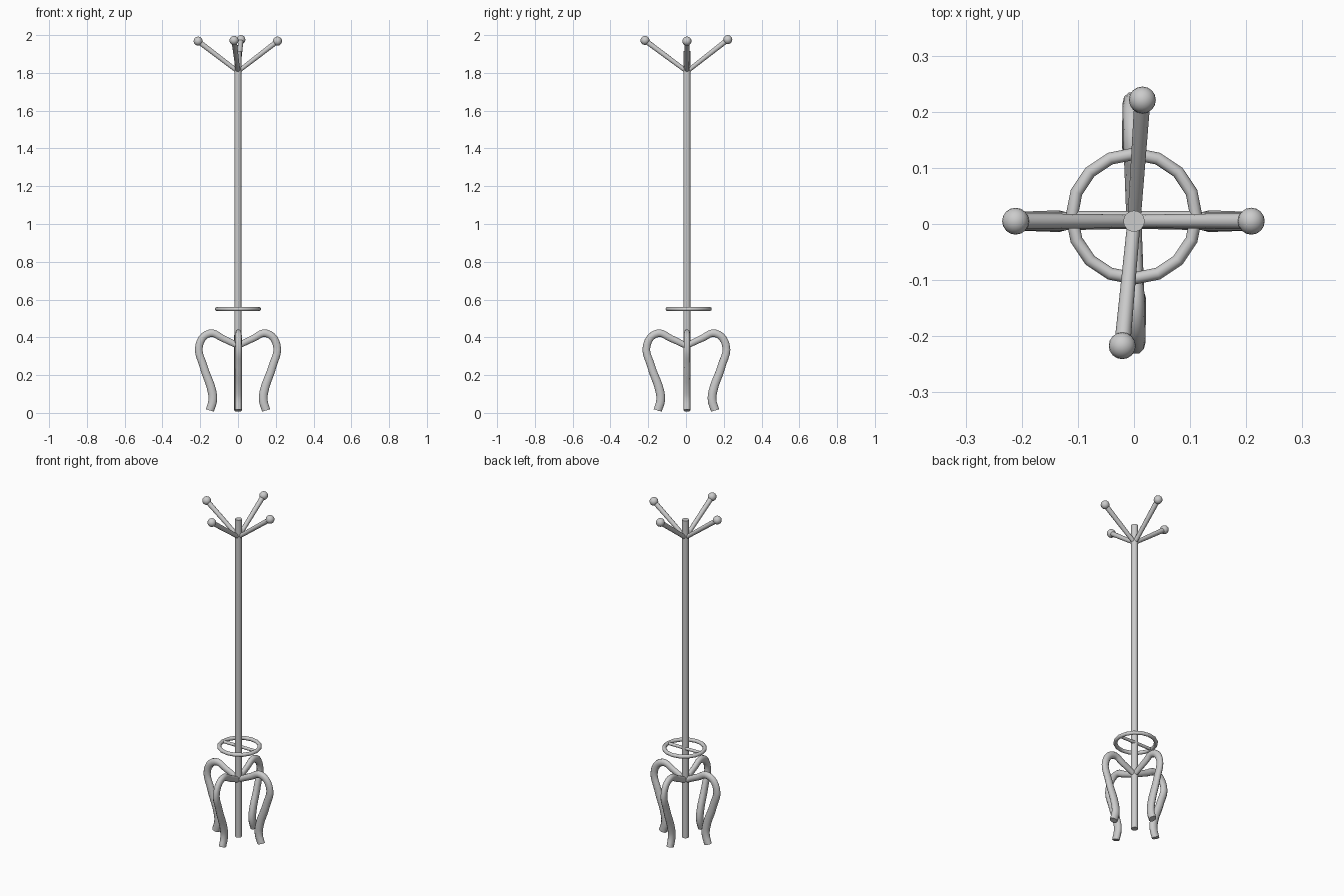
import bpy
from math import radians
from mathutils import Matrix

if "Cube" in bpy.data.objects:
    bpy.data.objects.remove(bpy.data.objects["Cube"])


def finish(obj, name=None):
    if name:
        obj.name = name
    bpy.ops.object.select_all(action='DESELECT')
    obj.select_set(True)
    bpy.context.view_layer.objects.active = obj
    if obj.type == 'CURVE':
        bpy.ops.object.convert(target='MESH')
    bpy.ops.object.shade_smooth_by_angle(angle=radians(60))
    return bpy.context.object


def tube(name, pts, radius, radii=None):
    """Round capped tube along a smooth path of 3D points."""
    cu = bpy.data.curves.new(name, 'CURVE')
    cu.dimensions = '3D'
    cu.bevel_depth = radius
    cu.bevel_resolution = 3
    cu.resolution_u = 5
    cu.use_fill_caps = True
    if len(pts) == 2:
        sp = cu.splines.new('POLY')
        sp.points.add(1)
        for i, (p, co) in enumerate(zip(sp.points, pts)):
            p.co = (*co, 1)
            p.radius = radii[i] if radii else 1
    else:
        sp = cu.splines.new('BEZIER')
        sp.bezier_points.add(len(pts) - 1)
        for i, (p, co) in enumerate(zip(sp.bezier_points, pts)):
            p.co = co
            p.handle_left_type = p.handle_right_type = 'AUTO'
            p.radius = radii[i] if radii else 1
    obj = bpy.data.objects.new(name, cu)
    bpy.context.collection.objects.link(obj)
    return finish(obj)


CY = 0.005  # the pole sits slightly behind centre

# Central pole
bpy.ops.mesh.primitive_cylinder_add(vertices=16, radius=0.019, depth=1.90,
                                    location=(0, CY, 0.965))
finish(bpy.context.object, "pole")

# Four curved legs: (distance from pole, height), slightly flattened sideways
profile = [(0.0, 0.355), (0.08, 0.394), (0.15, 0.421), (0.205, 0.36),
           (0.182, 0.245), (0.138, 0.115), (0.134, 0.065), (0.149, 0.013)]
radii = [0.8, 0.9, 1, 1, 1.05, 1.15, 1.15, 1.1]
for i, name in enumerate(["right_leg", "back_leg", "left_leg", "front_leg"]):
    s = 1.02 if i % 2 else 1.0
    leg = tube(name, [(r * s, 0, z) for r, z in profile], 0.021, radii)
    turn = Matrix.Rotation(radians(90 * i + (1 if i % 2 else 0)), 4, 'Z')
    leg.data.transform(turn @ Matrix.Diagonal((1, 0.8, 1, 1)))
    leg.location = (0, CY if i % 2 == 0 else 0.002, 0)

# Umbrella ring with its crossbar
bpy.ops.mesh.primitive_torus_add(major_segments=16, minor_segments=10,
                                 major_radius=0.111, minor_radius=0.011,
                                 location=(0, 0.014, 0.55))
finish(bpy.context.object, "umbrella_ring")
tube("ring_crossbar", [(-0.11, 0.014, 0.55), (0.11, 0.014, 0.55)], 0.009)

# Four hook arms with ball ends
tips = {"right": (0.209, 0.005, 1.968), "left": (-0.211, 0.005, 1.968),
        "back": (0.015, 0.221, 1.976), "front": (-0.021, -0.217, 1.972)}
for side, tip in tips.items():
    tube(side + "_hook_arm", [(0, CY, 1.807), tip], 0.013, [0.9, 1.1])
    bpy.ops.mesh.primitive_uv_sphere_add(segments=16, ring_count=10,
                                         radius=0.024, location=tip)
    finish(bpy.context.object, side + "_hook_ball")
